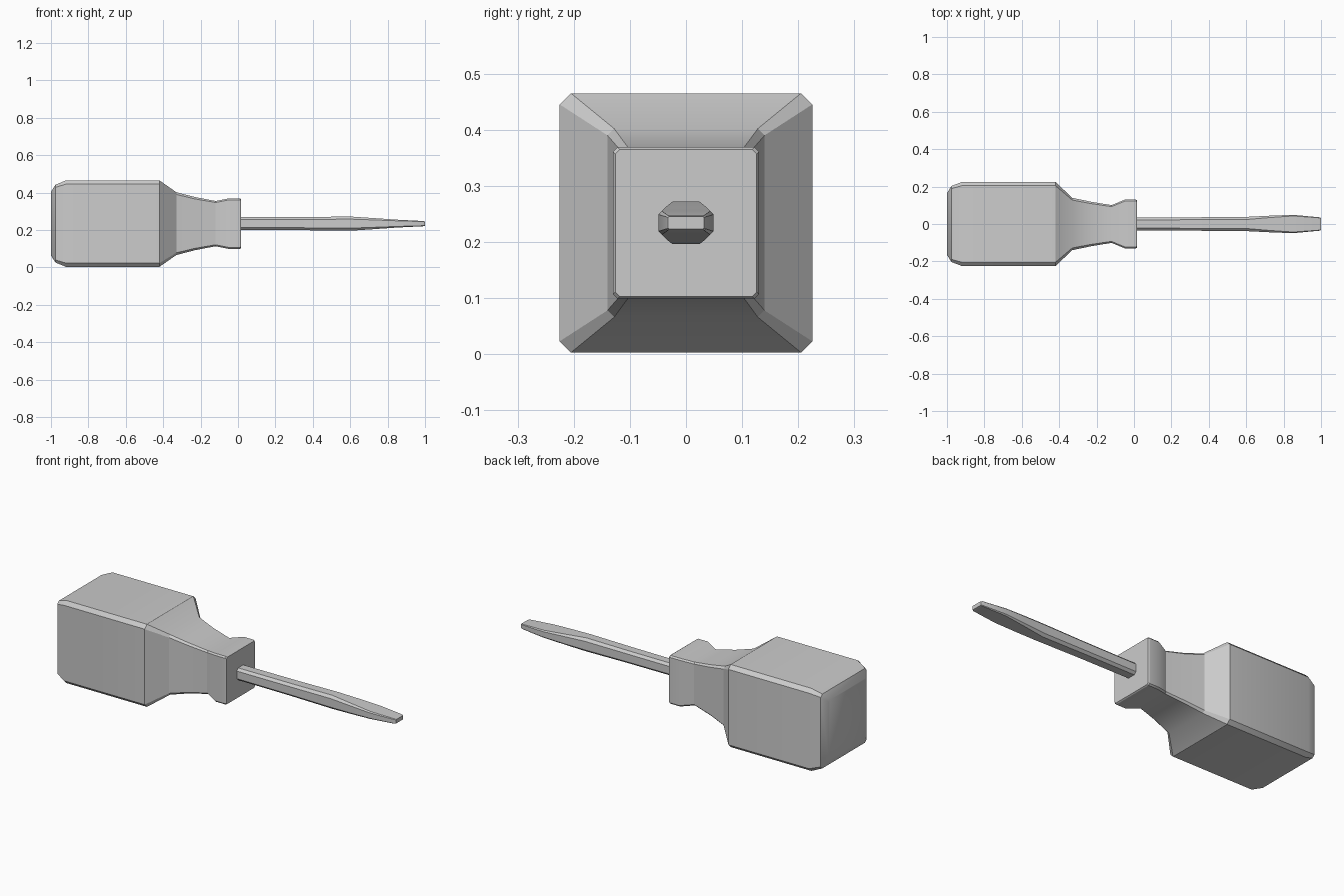
import bpy, bmesh

if "Cube" in bpy.data.objects:
    bpy.data.objects.remove(bpy.data.objects["Cube"])

ZC = 0.234  # height of the tool's long axis


def section(x, hy, hz, c):
    """Rectangle with cut corners, across the x axis."""
    pts = [(hy, hz - c), (hy - c, hz), (-hy + c, hz), (-hy, hz - c),
           (-hy, -hz + c), (-hy + c, -hz), (hy - c, -hz), (hy, -hz + c)]
    return [(x, y, z + ZC) for y, z in pts]


def loft(name, stations):
    bm = bmesh.new()
    rings = [[bm.verts.new(p) for p in section(*s)] for s in stations]
    for a, b in zip(rings, rings[1:]):
        for i in range(8):
            j = (i + 1) % 8
            bm.faces.new((a[i], a[j], b[j], b[i]))
    bm.faces.new(rings[0])
    bm.faces.new(rings[-1])
    bmesh.ops.recalc_face_normals(bm, faces=bm.faces)
    mesh = bpy.data.meshes.new(name)
    bm.to_mesh(mesh)
    bm.free()
    obj = bpy.data.objects.new(name, mesh)
    bpy.context.collection.objects.link(obj)
    bpy.ops.object.select_all(action='DESELECT')
    obj.select_set(True)
    bpy.context.view_layer.objects.active = obj
    bpy.ops.object.shade_smooth_by_angle(angle=0.5)
    return obj


# Handle: square grip, tapering neck and collar (x, half width, half height, corner cut)
loft("handle", [
    (-1.000, 0.165, 0.170, 0.010),
    (-0.976, 0.203, 0.208, 0.014),
    (-0.920, 0.225, 0.231, 0.020),
    (-0.420, 0.225, 0.231, 0.020),
    (-0.330, 0.140, 0.168, 0.012),
    (-0.230, 0.119, 0.142, 0.010),
    (-0.120, 0.101, 0.121, 0.008),
    (-0.050, 0.130, 0.135, 0.008),
    (0.010, 0.130, 0.135, 0.008),
    (0.017, 0.126, 0.131, 0.008),
])

# Blade: shaft that flares sideways and thins to a flat tip
loft("blade", [
    (-0.030, 0.035, 0.034, 0.013),
    (0.350, 0.036, 0.035, 0.013),
    (0.600, 0.038, 0.038, 0.014),
    (0.720, 0.044, 0.030, 0.010),
    (0.850, 0.049, 0.021, 0.006),
    (0.990, 0.036, 0.014, 0.003),
    (1.000, 0.032, 0.011, 0.002),
])
